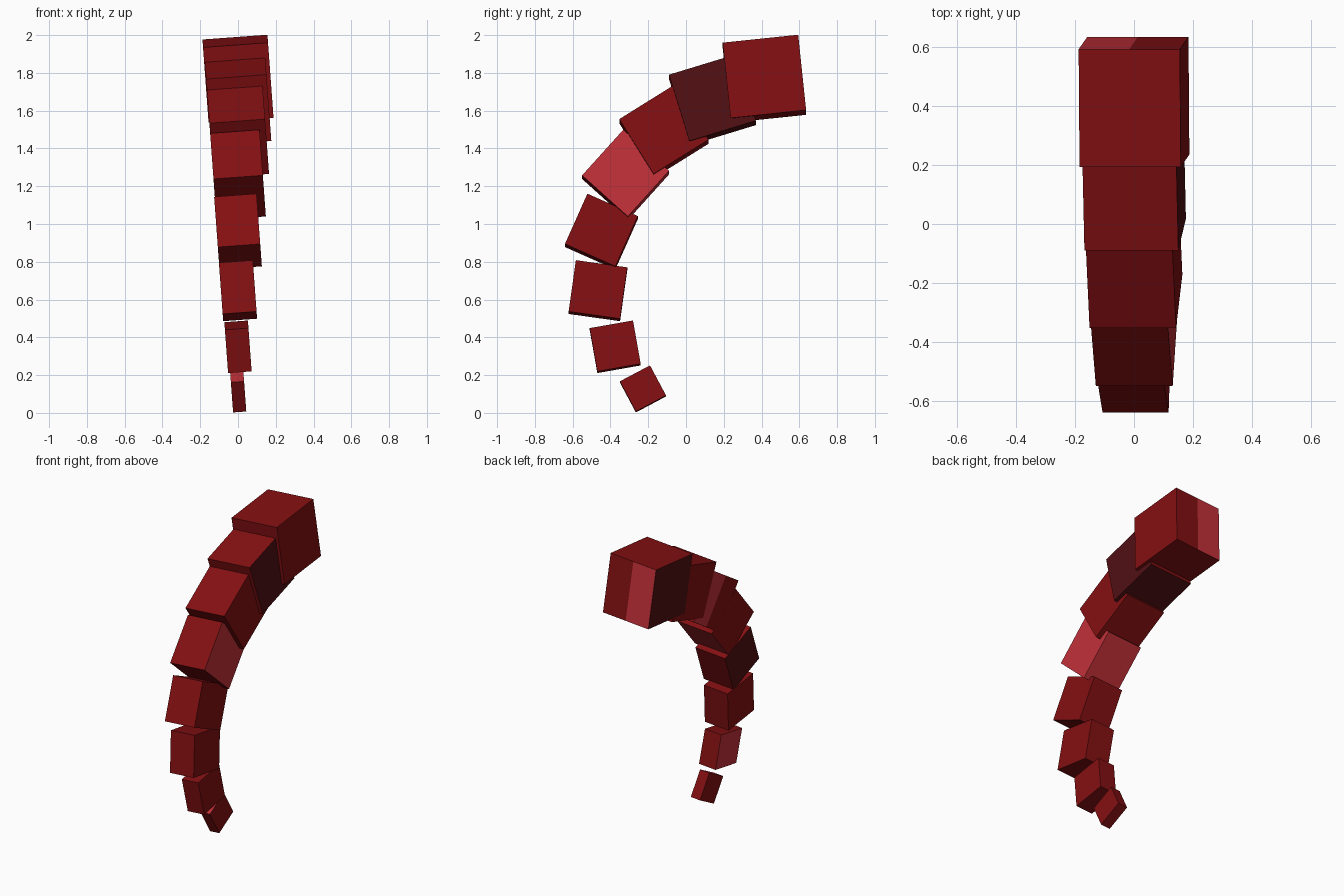
import bpy
import bmesh
from math import radians
from mathutils import Matrix, Vector

default = bpy.data.objects.get("Cube")
if default:
    bpy.data.objects.remove(default, do_unlink=True)


def make_material(name, color):
    mat = bpy.data.materials.new(name)
    mat.use_nodes = True
    mat.diffuse_color = color
    mat.node_tree.nodes["Principled BSDF"].inputs["Base Color"].default_value = color
    return mat


RED, ROSE, MAROON = range(3)
materials = [
    make_material("deep red", (0.23, 0.005, 0.006, 1)),
    make_material("rose red", (0.54, 0.03, 0.04, 1)),
    make_material("dark maroon", (0.083, 0.005, 0.0065, 1)),
]

X, Y, Z = Vector((1, 0, 0)), Vector((0, 1, 0)), Vector((0, 0, 1))
LEAN = radians(-4.2)


def segment(name, width, size, y, z, pitch, accents=()):
    """One block; accents are (face normal, colour, half of the face or None)."""
    bm = bmesh.new()
    bmesh.ops.create_cube(bm, size=1, matrix=Matrix.Diagonal((width, size, size, 1)))
    for normal, color, half in accents:
        if half:
            bmesh.ops.bisect_plane(bm, geom=bm.verts[:] + bm.edges[:] + bm.faces[:],
                                   plane_co=(0, 0, 0), plane_no=half)
    bm.normal_update()
    for face in bm.faces:
        for normal, color, half in accents:
            on_half = half is None or face.calc_center_median().dot(half) > 0
            if face.normal.dot(normal) > 0.9 and on_half:
                face.material_index = color
    mesh = bpy.data.meshes.new(name)
    bm.to_mesh(mesh)
    bm.free()
    for mat in materials:
        mesh.materials.append(mat)
    obj = bpy.data.objects.new(name, mesh)
    obj.location = (0, y, z)
    obj.rotation_euler = (radians(pitch), LEAN, 0)
    bpy.context.collection.objects.link(obj)


# Curling chain of blocks, from the small tip up to the large base
segment("tip_segment", 0.07, 0.181, -0.228, 0.127, 28, [(Z, ROSE, None)])
segment("second_segment", 0.125, 0.233, -0.375, 0.35, 10, [(-X, ROSE, None)])
segment("third_segment", 0.18, 0.275, -0.466, 0.647, -8)
segment("fourth_segment", 0.225, 0.292, -0.448, 0.96, -24, [(-X, MAROON, None)])
segment("fifth_segment", 0.262, 0.326, -0.32, 1.26, -42,
        [(X, ROSE, None), (Y, ROSE, None)])
segment("sixth_segment", 0.295, 0.343, -0.117, 1.49, -58, [(-X, ROSE, Z)])
segment("seventh_segment", 0.32, 0.368, 0.14, 1.657, -73,
        [(X, MAROON, None), (Y, MAROON, None)])
segment("base_segment", 0.345, 0.402, 0.415, 1.769, -84,
        [(-X, MAROON, None), (Z, ROSE, -X)])
